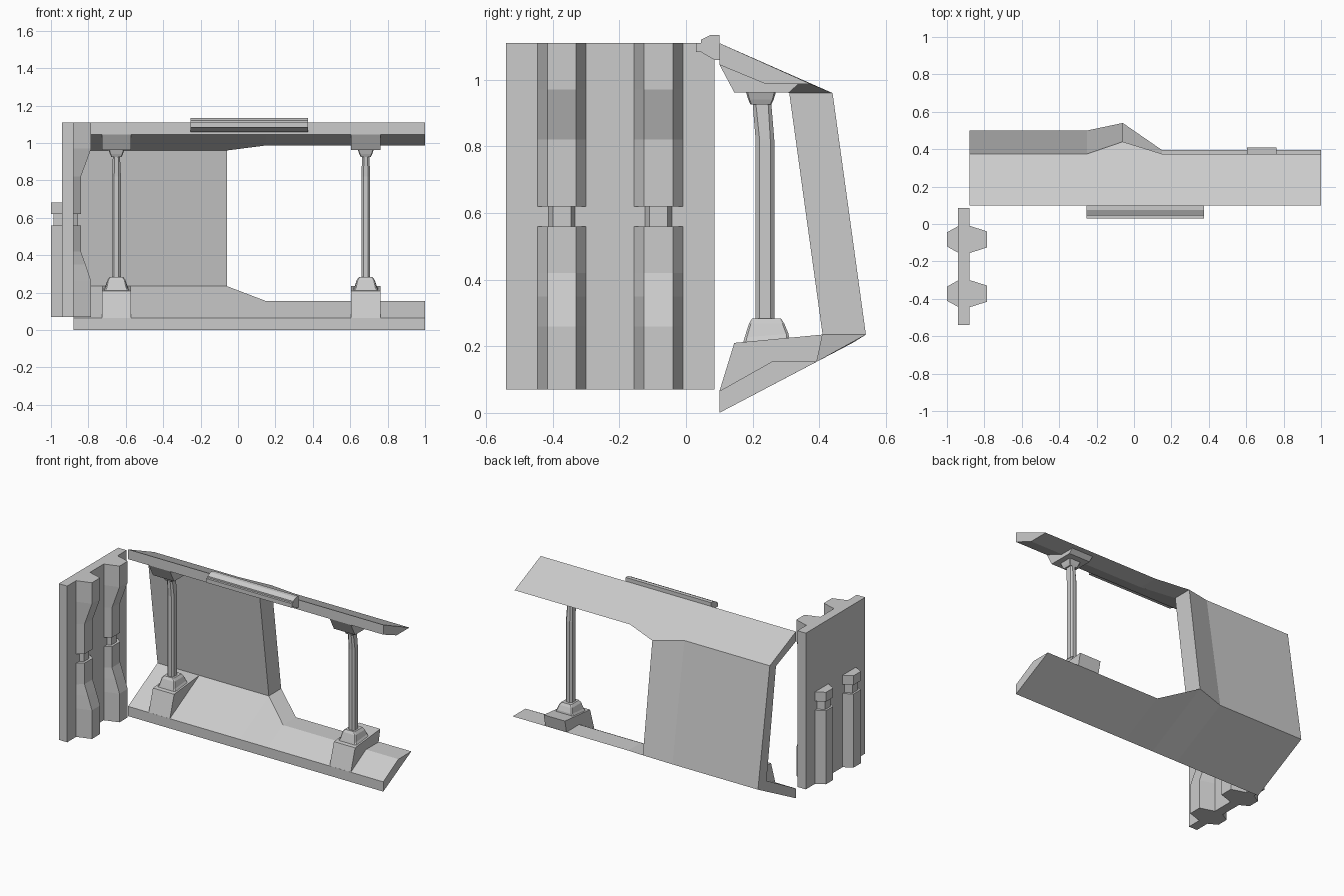
import bpy, bmesh

if "Cube" in bpy.data.objects:
    bpy.data.objects.remove(bpy.data.objects["Cube"])


def finish(name, bm):
    bmesh.ops.remove_doubles(bm, verts=bm.verts, dist=0.0001)
    bmesh.ops.recalc_face_normals(bm, faces=bm.faces)
    me = bpy.data.meshes.new(name)
    bm.to_mesh(me)
    bm.free()
    ob = bpy.data.objects.new(name, me)
    bpy.context.collection.objects.link(ob)
    return ob


def loft(bm, rings, start=True, end=True):
    """Skin matching closed rings, optionally capping each end."""
    vs = [[bm.verts.new(p) for p in r] for r in rings]
    n = len(vs[0])
    for a, b in zip(vs, vs[1:]):
        for i in range(n):
            j = (i + 1) % n
            bm.faces.new((a[i], a[j], b[j], b[i]))
    if start:
        bm.faces.new(vs[0][::-1])
    if end:
        bm.faces.new(vs[-1])


def at_x(x, yz):
    return [(x, y, z) for y, z in yz]


def prism_x(name, x0, x1, yz):
    bm = bmesh.new()
    loft(bm, [at_x(x0, yz), at_x(x1, yz)])
    return finish(name, bm)


# Shell: C-shaped floor, back wall and roof, with the wall ending at x = -0.06
def c_section(floor_back, roof_back):
    return [(0.10, 0.0), floor_back, roof_back, (0.10, 1.11),
            (0.10, 1.045), (0.31, 0.96), (0.41, 0.235), (0.10, 0.065)]


thin = c_section((0.50, 0.21), (0.375, 0.987))
thick = c_section((0.54, 0.235), (0.44, 0.96))
floor_thick = [thick[i] for i in (0, 1, 6, 7)]
roof_thick = [thick[i] for i in (4, 5, 2, 3)]
floor_low = [(0.10, 0.0), (0.395, 0.155), (0.26, 0.155), (0.10, 0.065)]
roof_low = [(0.10, 1.045), (0.24, 0.987), (0.375, 0.987), (0.10, 1.11)]
bm = bmesh.new()
loft(bm, [at_x(-0.88, thin), at_x(-0.25, thin), at_x(-0.06, thick)], end=False)
for a, b in ((floor_thick, floor_low), (roof_thick, roof_low)):
    loft(bm, [at_x(-0.06, a), at_x(0.15, b), at_x(1.0, b)], start=False)
bm.faces.new([bm.verts.new(p) for p in at_x(-0.06, [thick[i] for i in (1, 2, 5, 6)])])
finish("shelter_shell", bm)

# Sign box on the roof edge
prism_x("roof_light_box", -0.255, 0.375,
        [(0.03, 1.083), (0.03, 1.11), (0.045, 1.11), (0.045, 1.12), (0.075, 1.135),
         (0.10, 1.135), (0.10, 1.06), (0.085, 1.06), (0.045, 1.083)])


# Columns with plinth, roof bracket, base, bent shaft and capital
def octagon(cx, cy, z, hx, hy, tilt=0.0, cut=0.3):
    c = cut * min(hx, hy)
    pts = [(hx, hy - c), (hx - c, hy), (c - hx, hy), (-hx, hy - c),
           (-hx, c - hy), (c - hx, -hy), (hx - c, -hy), (hx, c - hy)]
    return [(cx + x, cy + y, z + tilt * y) for x, y in pts]


def column(side, cx):
    prism_x(side + "_plinth", cx - 0.078, cx + 0.078,
            [(0.10, 0.064), (0.145, 0.21), (0.41, 0.235), (0.393, 0.155), (0.26, 0.145)])
    prism_x(side + "_roof_bracket", cx - 0.078, cx + 0.078,
            [(0.10, 1.046), (0.145, 0.962), (0.31, 0.962), (0.34, 0.99), (0.26, 1.0)])
    parts = {
        "base": [(0.24, 0.212, 0.07, 0.07), (0.242, 0.232, 0.058, 0.066),
                 (0.242, 0.268, 0.048, 0.053), (0.242, 0.284, 0.036, 0.043)],
        "shaft": [(0.237, 0.28, 0.024, 0.028), (0.237, 0.82, 0.024, 0.028),
                  (0.228, 0.93, 0.019, 0.028)],
        "capital": [(0.225, 0.925, 0.027, 0.031), (0.225, 0.94, 0.034, 0.038),
                    (0.225, 0.963, 0.042, 0.045)],
    }
    for part, rows in parts.items():
        bm = bmesh.new()
        loft(bm, [octagon(cx, cy, z, hx, hy, 0.08 if z < 0.24 else 0,
                          0.5 if part == "shaft" else 0.12) for cy, z, hx, hy in rows])
        finish(f"{side}_column_{part}", bm)


column("left", -0.65)
column("right", 0.683)

# Side partition slab, standing apart in front of the left end
prism_x("partition_panel", -0.942, -0.88,
        [(-0.54, 0.07), (0.085, 0.07), (0.085, 1.11), (-0.54, 1.11)])


# Ribs on both faces of the partition: rows of (z, depth)
def rib(name, face_x, out, cy, base, tip, rows):
    bm = bmesh.new()
    loft(bm, [[(face_x, cy - base, z), (face_x + out * d, cy - tip, z),
               (face_x + out * d, cy + tip, z), (face_x, cy + base, z)] for z, d in rows])
    finish(name, bm)


for label, cy in (("front", -0.3725), ("rear", -0.0825)):
    inner, outer = label + "_inner_rib_", label + "_outer_rib_"
    rib(inner + "lower", -0.88, 1, cy, 0.073, 0.043,
        [(0.07, 0.095), (0.26, 0.095), (0.35, 0.04 + 0.025), (0.42, 0.04), (0.56, 0.04)])
    rib(inner + "neck", -0.88, 1, cy, 0.04, 0.027, [(0.56, 0.025), (0.62, 0.025)])
    rib(inner + "upper", -0.88, 1, cy, 0.073, 0.043,
        [(0.62, 0.04), (0.82, 0.04), (0.97, 0.095), (1.11, 0.095)])
    rib(outer + "lower", -0.942, -1, cy, 0.07, 0.038, [(0.07, 0.058), (0.56, 0.058)])
    rib(outer + "neck", -0.942, -1, cy, 0.05, 0.028, [(0.56, 0.045), (0.62, 0.045)])
    rib(outer + "head", -0.942, -1, cy, 0.07, 0.038, [(0.62, 0.058), (0.682, 0.058)])
